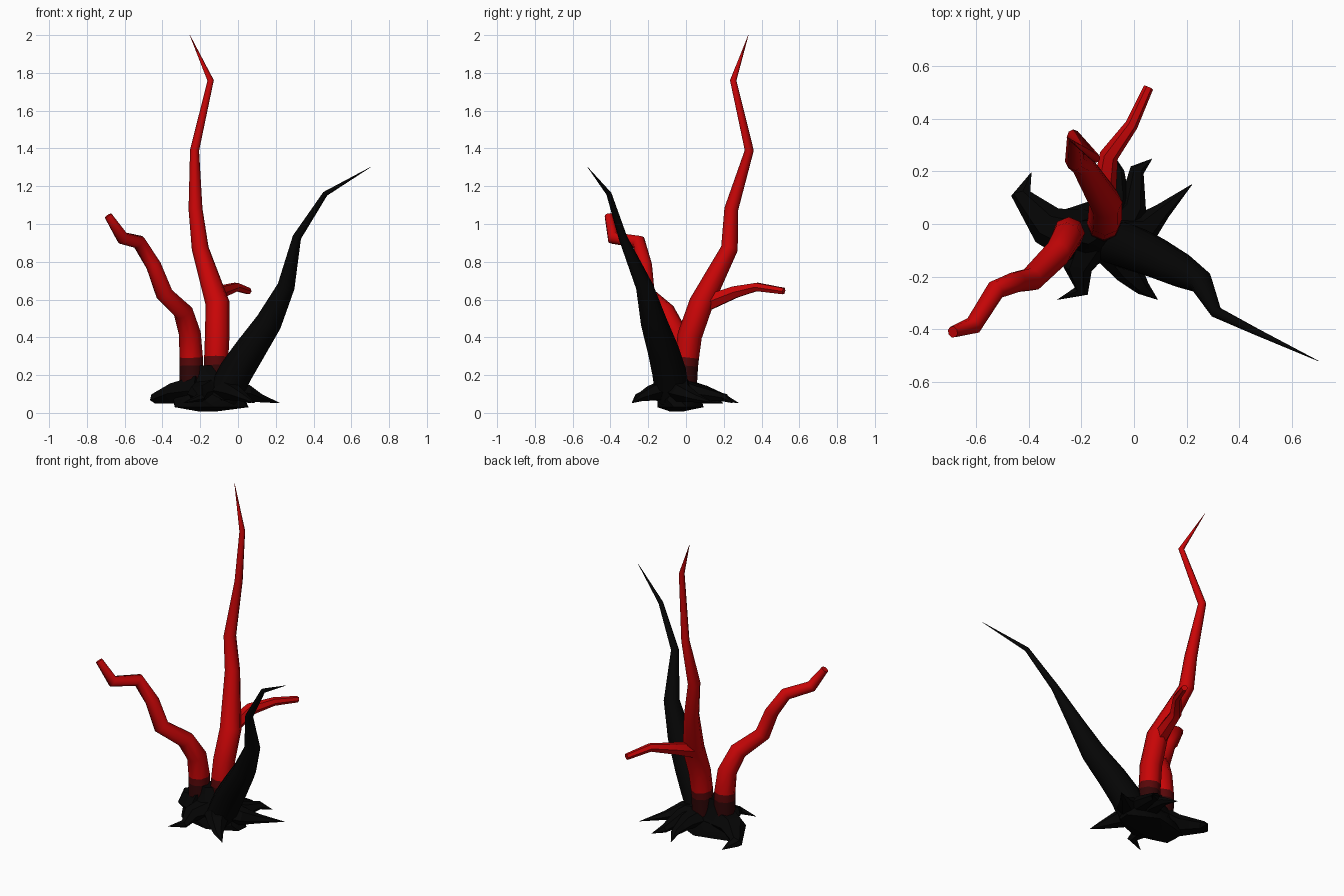
import bpy, bmesh, math
from mathutils import Vector

old = bpy.data.objects.get("Cube")
if old:
    bpy.data.objects.remove(old)


def material(name, rgb):
    m = bpy.data.materials.new(name)
    m.use_nodes = True
    m.diffuse_color = (*rgb, 1)
    bsdf = m.node_tree.nodes["Principled BSDF"]
    bsdf.inputs["Base Color"].default_value = (*rgb, 1)
    bsdf.inputs["Roughness"].default_value = 0.8
    return m


RED = material("blood red", (0.58, 0.0015, 0.002))
BAND = material("dark red", (0.1, 0.002, 0.0025))
DEEP = material("blackened red", (0.03, 0.0018, 0.002))
BLACK = material("charcoal black", (0.0015, 0.0015, 0.0015))


def finish(bm, name, mats, angle):
    bmesh.ops.recalc_face_normals(bm, faces=bm.faces)
    mesh = bpy.data.meshes.new(name)
    bm.to_mesh(mesh)
    bm.free()
    for m in mats:
        mesh.materials.append(m)
    obj = bpy.data.objects.new(name, mesh)
    bpy.context.collection.objects.link(obj)
    bpy.ops.object.select_all(action="DESELECT")
    obj.select_set(True)
    bpy.context.view_layer.objects.active = obj
    bpy.ops.object.shade_smooth_by_angle(angle=math.radians(angle))


def skin(bm, rings):
    """Join successive rings with quads and cap both ends."""
    n = len(rings[0])
    for a, b in zip(rings, rings[1:]):
        for i in range(n):
            j = (i + 1) % n
            bm.faces.new((a[i], a[j], b[j], b[i]))
    bm.faces.new(rings[0])
    bm.faces.new(rings[-1])


def limb(name, path, mats, sides=8, flat=1.0, angle=55):
    """Tapering tube; every path entry is x, y, z, radius."""
    pts = [Vector(p[:3]) for p in path]
    bm = bmesh.new()
    rings = []
    u = None
    for k, p in enumerate(pts):
        ahead = (pts[min(k + 1, len(pts) - 1)] - p).normalized()
        behind = (p - pts[max(k - 1, 0)]).normalized()
        t = (ahead + behind).normalized()
        if u is None:
            u = Vector((1, 0, 0)) if abs(t.z) > 0.7 else t.cross(Vector((0, 0, 1)))
        u = (u - t * u.dot(t)).normalized()
        v = t.cross(u)
        r = path[k][3]
        ring = []
        for i in range(sides):
            a = math.tau * i / sides
            ring.append(bm.verts.new(p + (u * math.cos(a) + v * math.sin(a) * flat) * r))
        rings.append(ring)
    skin(bm, rings)
    # stained foot of the red limbs
    if len(mats) > 1:
        for f in bm.faces:
            z = f.calc_center_median().z
            f.material_index = 2 if z < 0.25 else 1 if z < 0.295 else 0
    finish(bm, name, mats, angle)


STAINED = (RED, BAND, DEEP)

# Red limbs
limb("tall_branch", [
    (-.115, -.01, .08, .064), (-.115, 0, .25, .064), (-.115, .005, .295, .064),
    (-.11, .02, .41, .065), (-.108, .08, .58, .064), (-.2, .23, .87, .045),
    (-.225, .24, 1.08, .037), (-.23, .335, 1.39, .024),
    (-.145, .25, 1.76, .017), (-.255, .33, 2.0, .001)], STAINED)
limb("left_branch", [
    (-.245, -.035, .08, .062), (-.248, -.035, .25, .062), (-.248, -.035, .295, .062),
    (-.255, -.05, .42, .058), (-.29, -.11, .535, .053), (-.39, -.21, .63, .047),
    (-.447, -.22, .78, .041), (-.525, -.25, .905, .038),
    (-.61, -.385, .925, .035), (-.688, -.41, 1.045, .022)], STAINED)
limb("side_twig", [
    (-.12, .08, .57, .05), (-.095, .26, .64, .036),
    (-.01, .375, .667, .025), (.055, .518, .645, .019)], (RED,), 6)

# Black horn
limb("right_horn", [
    (-.08, -.07, .08, .09), (-.01, -.09, .22, .09), (.062, -.12, .33, .083),
    (.163, -.17, .48, .07), (.255, -.22, .67, .046), (.312, -.335, .93, .023),
    (.462, -.408, 1.16, .014), (.7, -.52, 1.3, .001)], (BLACK,))

# Root crown: irregular stacked rings, x, y, z and half widths
bm = bmesh.new()
rings = []
for k, (x, y, z, rx, ry) in enumerate([
        (-.16, -.05, .008, .05, .04), (-.15, -.03, .03, .2, .115),
        (-.15, -.035, .07, .2, .115), (-.15, -.04, .13, .17, .09),
        (-.15, -.035, .18, .12, .065), (-.18, -.03, .25, .05, .045)]):
    ring = []
    for i in range(11):
        a = math.tau * (i + k % 2 / 2) / 11
        s = 1 + 0.08 * math.sin(3 * i + 2 * k)
        ring.append(bm.verts.new((x + rx * s * math.cos(a), y + ry * s * math.sin(a), z)))
    rings.append(ring)
skin(bm, rings)
finish(bm, "root_crown", (BLACK,), 30)

# Thorny roots: bend points in plan, thick at the crown and pointed at the end
roots = {
    "left": [(-.2, -.05), (-.33, -.005), (-.43, .115), (-.39, .195)],
    "front_left": [(-.17, -.08), (-.215, -.17), (-.2, -.255), (-.29, -.287)],
    "front": [(-.07, -.1), (-.02, -.18), (.035, -.245), (.09, -.287)],
    "right": [(-.06, -.04), (.04, -.02), (.11, .05), (.22, .15)],
    "back_right": [(-.06, -.02), (-.005, .06), (.012, .205), (.068, .247)],
    "back": [(-.1, 0), (-.07, .1), (-.065, .2), (-.09, .28)],
}
thick = {"left": 1.4, "right": 1.15}
for name, plan in roots.items():
    w = thick.get(name, 1)
    shape = zip(plan, (.12, .105, .08, .052), (.078, .055, .028, .001))
    limb(name + "_root", [(x, y, z, r * w) for (x, y), z, r in shape],
         (BLACK,), 6, .8, 30)
